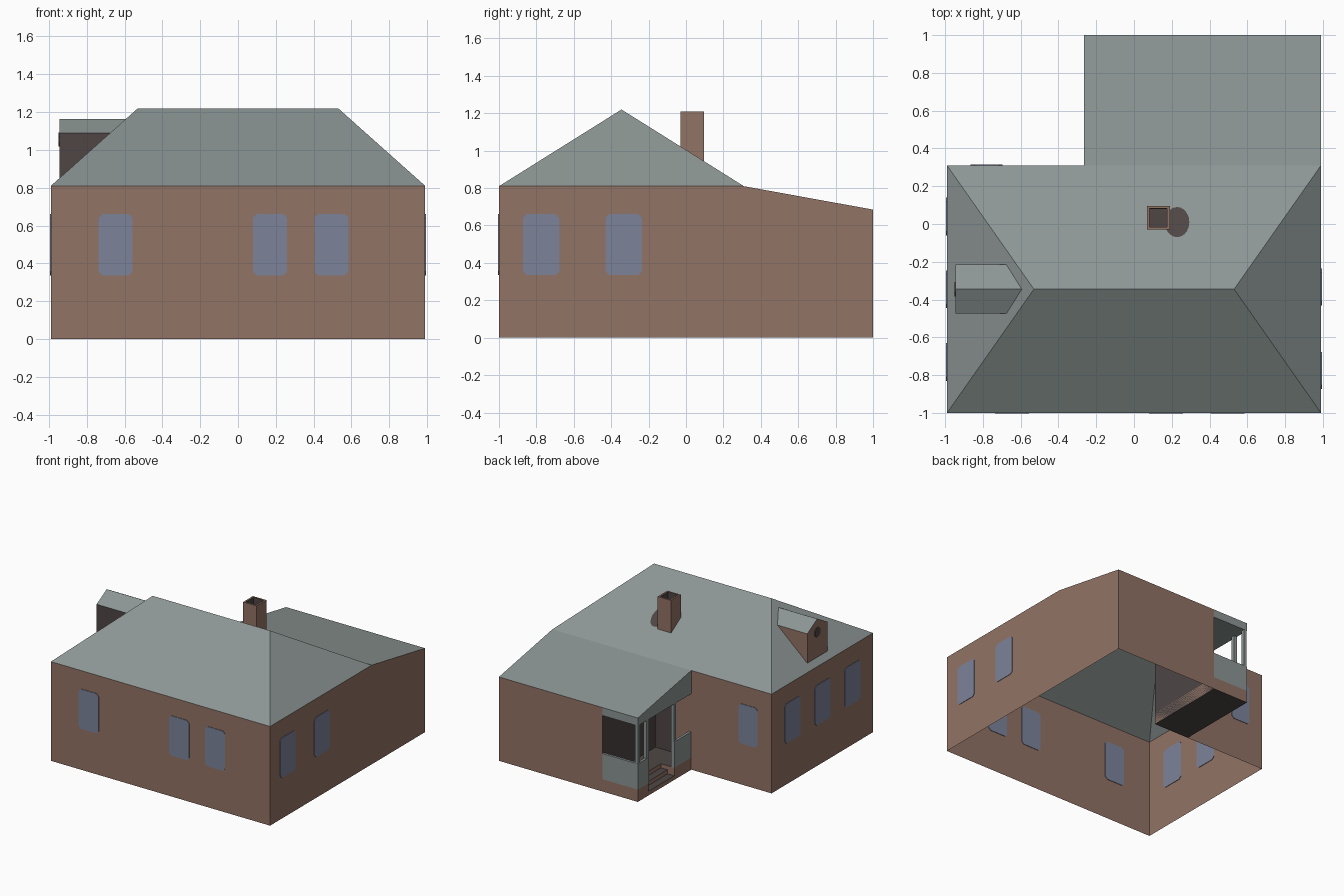
import bpy, bmesh, math
from mathutils import Vector

if "Cube" in bpy.data.objects:
    bpy.data.objects.remove(bpy.data.objects["Cube"])


def material(name, rgb):
    m = bpy.data.materials.new(name)
    lin = [((c / 255 + 0.055) / 1.055) ** 2.4 for c in rgb]
    m.diffuse_color = (*lin, 1)
    m.use_nodes = True
    m.node_tree.nodes["Principled BSDF"].inputs["Base Color"].default_value = m.diffuse_color
    return m


BRICK = material("brick_brown", (146, 115, 101))
SLATE = material("grey_green", (140, 150, 148))
GLASS = material("window_blue", (124, 132, 154))
DARK = material("dark_grey_brown", (78, 70, 69))

# Main dimensions
X, Y0, YM, Y1 = 0.99, -1.0, 0.31, 1.0      # half width, front, main back, annex back
EAVE, RIDGE, LOW = 0.81, 1.22, 0.685       # roof heights
RY, RX = -0.345, 0.53                      # ridge line
PX0, PX1 = -0.265, 0.055                   # porch side and porch inner wall


def roof_z(y):
    return EAVE + (RIDGE - EAVE) * (YM - y) / (YM - RY)


def finish(name, bm, mats, recalc=True):
    if recalc:
        bmesh.ops.recalc_face_normals(bm, faces=bm.faces[:])
    me = bpy.data.meshes.new(name)
    bm.to_mesh(me)
    bm.free()
    for m in mats:
        me.materials.append(m)
    ob = bpy.data.objects.new(name, me)
    bpy.context.collection.objects.link(ob)
    return ob


def sheet(name, polys, mats, rule=None):
    """Joined flat polygons; rule(face) picks the material slot."""
    bm = bmesh.new()
    for poly in polys:
        bm.faces.new([bm.verts.new(p) for p in poly])
    bmesh.ops.remove_doubles(bm, verts=bm.verts[:], dist=1e-4)
    bmesh.ops.recalc_face_normals(bm, faces=bm.faces[:])
    if rule:
        for f in bm.faces:
            f.material_index = rule(f)
    return finish(name, bm, mats, False)


def box(name, lo, hi, mats, rule=None):
    bm = bmesh.new()
    bmesh.ops.create_cube(bm, size=1)
    for v in bm.verts:
        v.co = [(hi[i] if v.co[i] > 0 else lo[i]) for i in range(3)]
    for f in bm.faces:
        f.normal_update()
        if rule:
            f.material_index = rule(f)
    return finish(name, bm, mats)


def plate(name, centre, u, w, h, mat, cut=0.02):
    """Thin upright panel with clipped corners, seen from both sides."""
    c, u, up = Vector(centre), Vector(u), Vector((0, 0, 1))
    n = u.cross(up) * 0.004
    a, b = w / 2, h / 2
    pts = [(a - cut, b), (a, b - cut), (a, cut - b), (a - cut, -b),
           (cut - a, -b), (-a, cut - b), (-a, b - cut), (cut - a, b)]
    bm = bmesh.new()
    f = bm.faces.new([bm.verts.new(c + u * p + up * q - n) for p, q in pts])
    ext = bmesh.ops.extrude_face_region(bm, geom=[f])
    bmesh.ops.translate(bm, vec=n * 2,
                        verts=[g for g in ext["geom"] if isinstance(g, bmesh.types.BMVert)])
    if f.is_valid and len(bm.faces) == 9:
        bm.faces.new(list(reversed(f.verts[:])))
    return finish(name, bm, [mat])


def wall(x0, y0, x1, y1, top0=EAVE, top1=EAVE):
    return [(x0, y0, 0), (x1, y1, 0), (x1, y1, top1), (x0, y0, top0)]


# Outer walls (open underneath); the wall inside the porch is dark
sheet("walls", [
    wall(-X, Y0, X, Y0),
    [(X, Y0, 0), (X, Y1, 0), (X, Y1, LOW), (X, YM, EAVE), (X, Y0, EAVE)],
    wall(X, Y1, PX1, Y1, LOW, LOW),
    wall(PX1, Y1, PX1, YM, LOW, EAVE),
    wall(PX1, YM, PX0, YM),
    wall(PX0, YM, -X, YM),
    wall(-X, YM, -X, Y0),
], [BRICK, DARK], lambda f: int(abs(f.calc_center_median().x - PX1) < 0.001))

# Hip roof with lean-to roof over the annex
A, B = (-RX, RY, RIDGE), (RX, RY, RIDGE)
FL, FR = (-X, Y0, EAVE), (X, Y0, EAVE)
BL, BR, BP = (-X, YM, EAVE), (X, YM, EAVE), (PX0, YM, EAVE)
sheet("roof", [[FL, FR, B, A], [FR, BR, B], [BR, BP, BL, A, B], [BL, FL, A],
               [BP, BR, (X, Y1, LOW), (PX0, Y1, LOW)]], [SLATE])

# Windows
zc, wh = 0.498, 0.325
for i, x in enumerate((-0.647, 0.17, 0.495)):
    plate(f"front_window_{i}", (x, Y0, zc), (1, 0, 0), 0.18, wh, GLASS)
for i, y in enumerate((-0.775, -0.333)):
    plate(f"right_window_{i}", (X, y, zc), (0, 1, 0), 0.195, wh, GLASS)
for i, y in enumerate((-0.73, -0.345, 0.04)):
    plate(f"left_window_{i}", (-X, y, zc), (0, 1, 0), 0.2, wh, GLASS)
plate("back_window", (-0.78, YM, zc), (1, 0, 0), 0.17, wh, GLASS)

# Dormer on the left roof slope
dx, dy, dn, df = -0.945, RY, 0.13, 0.85
slope = (RIDGE - EAVE) / (X - RX)
on_roof = lambda z: -X + (z - EAVE) / slope
EZ, PZ = 1.09, 1.163
sheet("dormer_roof", [[(dx, dy, PZ), (on_roof(PZ), dy, PZ),
                       (on_roof(EZ), dy + s * dn, EZ), (dx, dy + s * dn, EZ)]
                      for s in (-1, 1)], [SLATE])
sides = [[(dx, dy + s * dn, df), (dx, dy + s * dn, EZ), (on_roof(EZ), dy + s * dn, EZ)]
         for s in (-1, 1)]
gable = [(dx, dy - dn, df), (dx, dy + dn, df), (dx, dy + dn, EZ), (dx, dy, PZ), (dx, dy - dn, EZ)]
sheet("dormer_walls", sides + [gable], [BRICK, DARK],
      lambda f: int(f.calc_center_median().y < dy - dn / 2))
plate("dormer_vent", (dx, dy, 1.055), (0, 1, 0), 0.075, 0.075, DARK, 0.022)

# Chimney, cut to the roof slope, with a dark flue
bm = bmesh.new()
bmesh.ops.create_cube(bm, size=1)
for v in bm.verts:
    y = 0.095 if v.co.y > 0 else -0.03
    v.co = (0.19 if v.co.x > 0 else 0.068, y, 1.21 if v.co.z > 0 else roof_z(y) - 0.005)
bmesh.ops.recalc_face_normals(bm, faces=bm.faces[:])
top = max(bm.faces, key=lambda f: f.calc_center_median().z)
bmesh.ops.inset_region(bm, faces=[top], thickness=0.02)
rim = bmesh.ops.inset_region(bm, faces=[top], thickness=0.0005, depth=-0.06)
for f in [top] + rim["faces"]:
    f.material_index = 1
finish("chimney", bm, [BRICK, DARK])

# Dark patch on the roof beside the chimney
ring = []
for k in range(20):
    t = k * math.tau / 20
    y = 0.01 + 0.08 * math.sin(t)
    ring.append((0.228 + 0.065 * math.cos(t), y, roof_z(y) + 0.004))
sheet("roof_patch", [ring], [DARK])

# Porch base with steps cut in from the side
top_dark = lambda f: int(abs(f.normal.z) > 0.5)
D, S0, S1 = 0.10, 0.53, 0.86
for name, lo, hi in (
        ("deck_near", (PX0, S1, 0), (PX1, Y1, D)),
        ("deck_far", (PX0, YM + 0.002, 0), (PX1, S0, D)),
        ("deck_middle", (-0.145, S0, 0), (PX1, S1, D)),
        ("step_upper", (-0.205, S0, 0), (-0.145, S1, 0.067)),
        ("step_lower", (PX0, S0, 0), (-0.205, S1, 0.034))):
    box(name, lo, hi, [BRICK, DARK], top_dark)
plate("porch_door", (-0.04, YM, 0.34), (1, 0, 0), 0.17, 0.48, DARK, 0.005)

# Porch half walls
T = 0.02
box("half_wall_back", (PX0, Y1 - T, D), (PX1, Y1, 0.31), [SLATE])
box("half_wall_corner", (PX0, S1, D), (PX0 + T, Y1 - T, 0.31), [SLATE])
box("half_wall_side", (PX0, YM + 0.002, D), (PX0 + T, S0, 0.31), [SLATE])

# Porch posts
for i, y in enumerate((0.985, 0.87, 0.52)):
    box(f"post_{i}", (PX0 + 0.001, y - 0.014, D), (PX0 + 0.028, y + 0.014, 0.625), [SLATE])

# Porch fascia and ceiling
FZ = 0.62
sheet("porch_fascia", [
    [(PX0, Y1, FZ), (PX1, Y1, FZ), (PX1, Y1, LOW), (PX0, Y1, LOW)],
    [(PX0, Y1, FZ), (PX0, YM, FZ), BP, (PX0, Y1, LOW)],
    [(PX0, Y1, FZ), (PX1, Y1, FZ), (PX1, YM, FZ), (PX0, YM, FZ)]], [SLATE])
